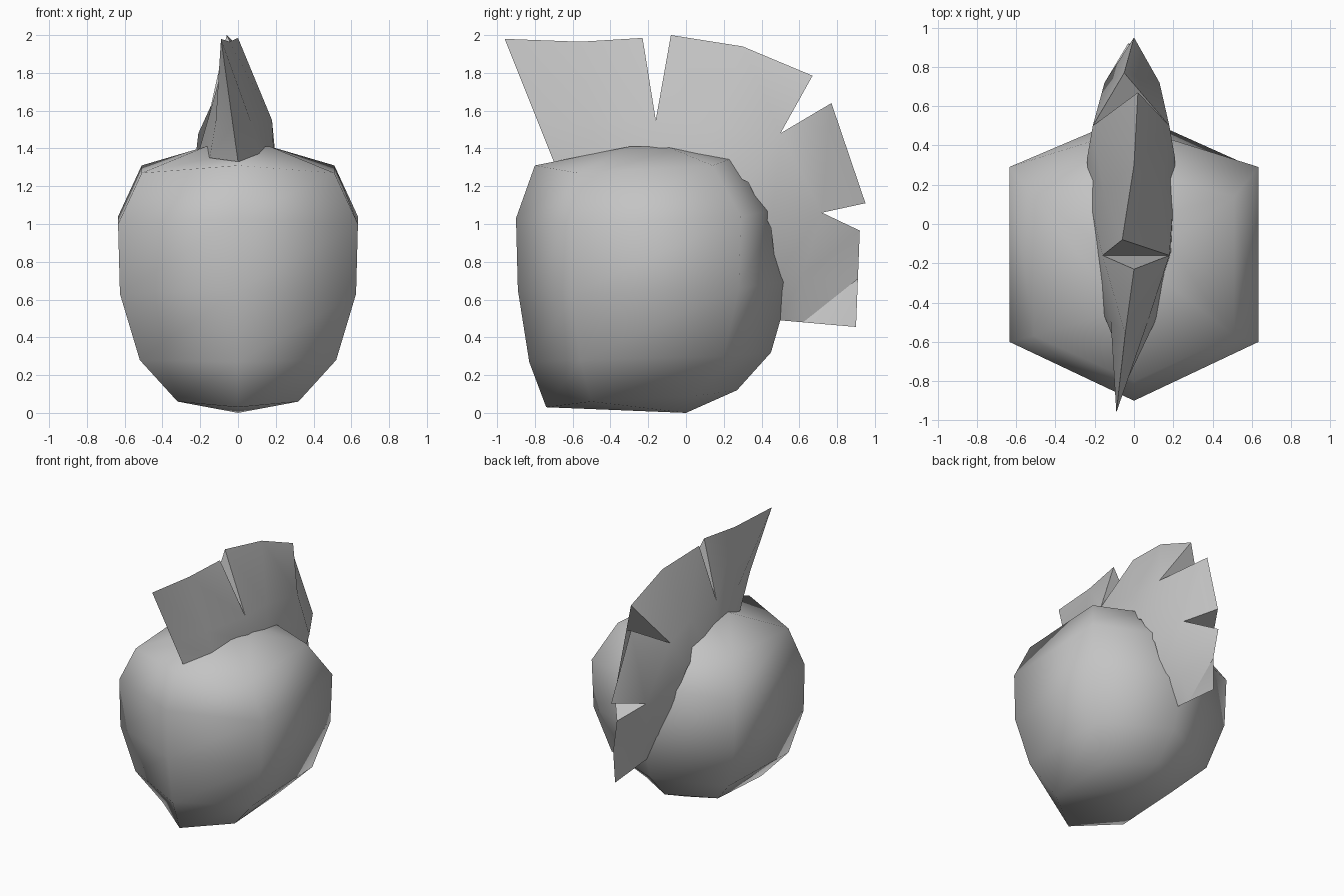
import bpy, bmesh
from mathutils import Vector

cube = bpy.data.objects.get("Cube")
if cube:
    bpy.data.objects.remove(cube)

GREY = (0.55, 0.55, 0.55, 1)
mat = bpy.data.materials.new("plain grey")
mat.use_nodes = True
mat.diffuse_color = GREY
mat.node_tree.nodes["Principled BSDF"].inputs["Base Color"].default_value = GREY


def finish(bm, name, angle=None):
    bmesh.ops.remove_doubles(bm, verts=bm.verts[:], dist=0.0005)
    bmesh.ops.recalc_face_normals(bm, faces=bm.faces[:])
    mesh = bpy.data.meshes.new(name)
    bm.to_mesh(mesh)
    bm.free()
    mesh.materials.append(mat)
    obj = bpy.data.objects.new(name, mesh)
    bpy.context.collection.objects.link(obj)
    bpy.ops.object.select_all(action='DESELECT')
    obj.select_set(True)
    bpy.context.view_layer.objects.active = obj
    if angle is None:
        bpy.ops.object.shade_smooth()
    else:
        bpy.ops.object.shade_smooth_by_angle(angle=angle)


# Head: six-sided rings, each given as front, side width, front side, back side, back (y, z)
RINGS = [
    ((-.74, .03), .32, (-.50, .06), (.05, .09), (.27, .12)),
    ((-.83, .27), .52, (-.56, .28), (.20, .30), (.45, .32)),
    ((-.89, .65), .625, (-.60, .63), (.28, .66), (.56, .70)),
    ((-.90, 1.03), .635, (-.60, 1.0), (.29, 1.04), (.49, 1.08)),
    ((-.80, 1.31), .51, (-.57, 1.27), (.14, 1.31), (.28, 1.36)),
    ((-.42, 1.38), .17, (-.30, 1.41), (-.10, 1.41), (.02, 1.41)),
]
bm = bmesh.new()
loops = []
for front, w, fs, bs, back in RINGS:
    pts = [(0, *front), (w, *fs), (w, *bs), (0, *back), (-w, *bs), (-w, *fs)]
    loops.append([bm.verts.new(p) for p in pts])
for a, b in zip(loops, loops[1:]):
    for i in range(6):
        j = (i + 1) % 6
        bm.faces.new((a[i], a[j], b[j], b[i]))
bottom = bm.verts.new((0, 0, 0))
for i in range(6):
    bm.faces.new((bottom, loops[0][(i + 1) % 6], loops[0][i]))
bm.faces.new(loops[-1])
finish(bm, "head")

# Crest stations: ridge points (two at a notch), notch (left x, right x, y, z) or None,
# base (left x, right x, y, z)
STATIONS = [
    ([(-.09, -.96, 1.98)], None, (0, 0, -.70, 1.33)),
    ([(-.045, -.56, 1.965)], None, (-.15, .12, -.47, 1.35)),
    ([(0, -.23, 1.985), (-.06, -.08, 2.0)], (-.16, .18, -.16, 1.55), (-.19, .19, -.14, 1.36)),
    ([(0, .30, 1.94)], None, (-.22, .20, .10, 1.34)),
    ([(.02, .67, 1.785), (-.05, .77, 1.64)], (-.21, .18, .50, 1.48), (-.24, .21, .33, 1.22)),
    ([(0, .95, 1.11), (-.03, .92, .965)], (-.15, .13, .72, 1.06), (-.20, .18, .45, .98)),
    ([(.01, .91, .71)], None, (-.12, .12, .48, .72)),
    ([(0, .90, .455)], None, (0, 0, .50, .49)),
]
bm = bmesh.new()
rows = []
for ridge, notch, (bl, br, by, bz) in STATIONS:
    base = [Vector((x, by, bz)) for x in (bl, br)]
    if notch:
        mid = [Vector((x, *notch[2:])) for x in notch[:2]]
    else:
        mid = [b.lerp(Vector(ridge[0]), .3) for b in base]
    rows.append([[bm.verts.new(p) for p in pts] for pts in (ridge, mid, base)])


def face(*verts):
    # Skip corners that coincide where the crest tapers to an edge
    kept = []
    for v in verts:
        if all((v.co - k.co).length > .001 for k in kept):
            kept.append(v)
    if len(kept) > 2:
        bm.faces.new(kept)


for (ra, ma, ba), (rb, mb, bb) in zip(rows, rows[1:]):
    for s in (0, 1):
        face(ra[-1], rb[0], mb[s], ma[s])
        face(ma[s], mb[s], bb[s], ba[s])
    face(ba[0], ba[1], bb[1], bb[0])
for ridge, mid, base in rows:
    if len(ridge) == 2:
        for r in ridge:
            face(r, *mid)
finish(bm, "crest", .5)
